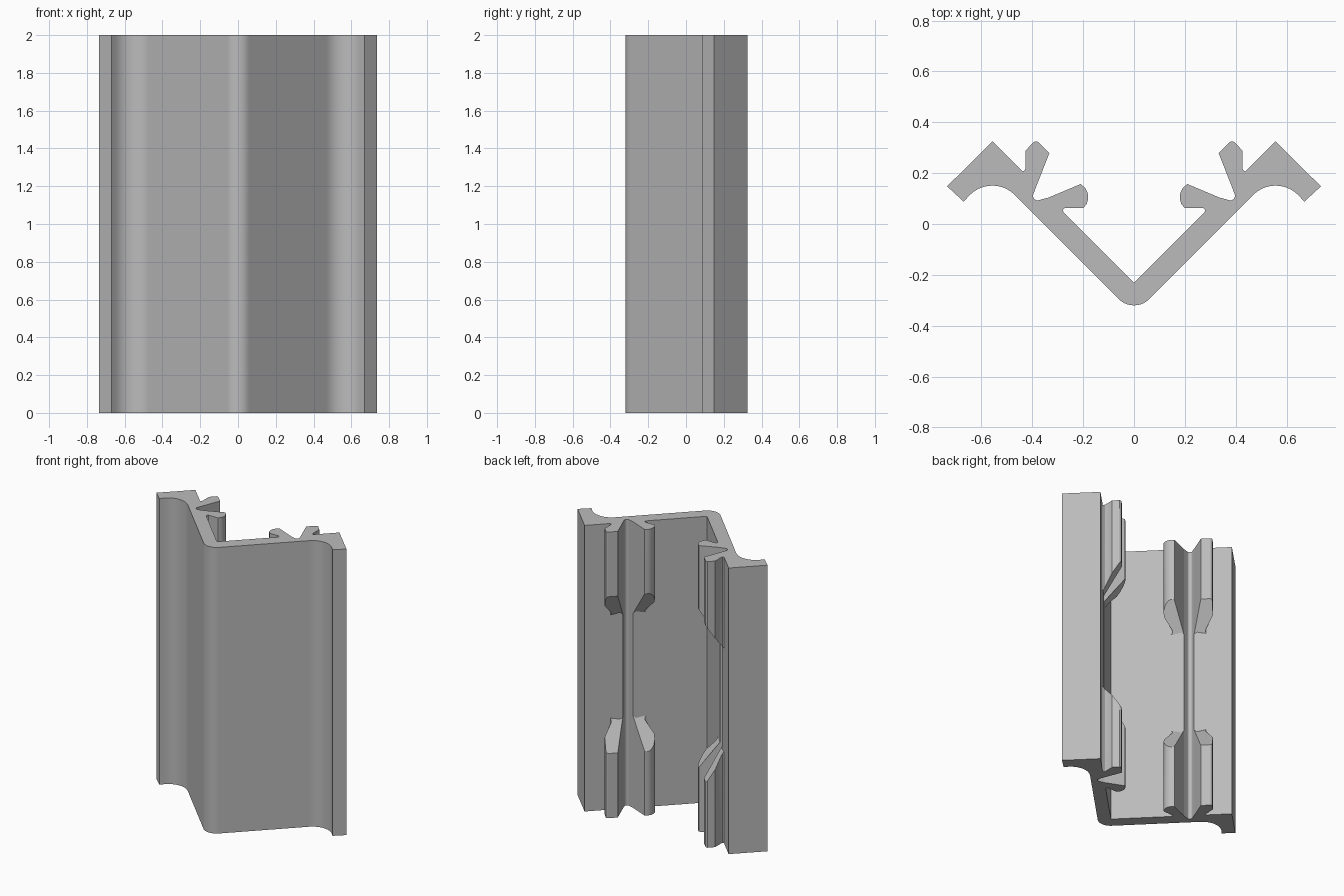
import bpy, bmesh
from math import sin, cos, radians

HEIGHT = 2.0
INNER = 0.232   # inner web face follows y = x - INNER

cube = bpy.data.objects.get("Cube")
if cube:
    bpy.data.objects.remove(cube, do_unlink=True)

grey = bpy.data.materials.new("plain_grey")
grey.use_nodes = True
grey.diffuse_color = (0.5, 0.5, 0.5, 1)
grey.node_tree.nodes["Principled BSDF"].inputs["Base Color"].default_value = (0.5, 0.5, 0.5, 1)


def arc(cx, cy, r, start, end, steps):
    angles = [radians(start + (end - start) * i / steps) for i in range(steps + 1)]
    return [(cx + r * cos(a), cy + r * sin(a)) for a in angles]


def prism(name, outline, low, high):
    """Extrude an outline between two height rules."""
    bm = bmesh.new()
    bottom = [bm.verts.new((x, y, low(x, y))) for x, y in outline]
    top = [bm.verts.new((x, y, high(x, y))) for x, y in outline]
    bm.faces.new(bottom)
    bm.faces.new(top)
    n = len(outline)
    for i in range(n):
        j = (i + 1) % n
        bm.faces.new((bottom[i], bottom[j], top[j], top[i]))
    bmesh.ops.recalc_face_normals(bm, faces=bm.faces)
    mesh = bpy.data.meshes.new(name)
    bm.to_mesh(mesh)
    bm.free()
    mesh.materials.append(grey)
    obj = bpy.data.objects.new(name, mesh)
    bpy.context.collection.objects.link(obj)
    bpy.ops.object.select_all(action="DESELECT")
    obj.select_set(True)
    bpy.context.view_layer.objects.active = obj
    bpy.ops.object.shade_smooth_by_angle(angle=radians(30))
    return obj


# Angled web with rounded nose, curved flanges and a groove in each arm
half = arc(0, -0.235, 0.085, 270, 315, 5)
half += arc(0.557, 0.026, 0.125, 135, 45, 10)
half += [(0.67, 0.088), (0.735, 0.148), (0.557, 0.325), (0.383, 0.151)]
half += arc(0.379, 0.111, 0.018, 20, -112, 8)
half += [(0.336, 0.104), (0, -INNER)]
mirrored = [(-x, y) for x, y in reversed(half[1:-1])]
prism("angle_body", half + mirrored, lambda x, y: 0, lambda x, y: HEIGHT)

# Cross-sections of the two clip fingers
lip = [(0.268, 0.036), (0.278, 0.048), (0.279, 0.057), (0.272, 0.063), (0.2, 0.063),
       (0.186, 0.078), (0.18, 0.1), (0.182, 0.122), (0.192, 0.142), (0.21, 0.157),
       (0.336, 0.104), (0.33, 0.085)]
hook = [(0.383, 0.151), (0.333, 0.278), (0.378, 0.323), (0.386, 0.325), (0.394, 0.323),
        (0.427, 0.288), (0.427, 0.218), (0.431, 0.21), (0.439, 0.206), (0.445, 0.21),
        (0.44, 0.19), (0.4, 0.155)]


def clip_length(x, y):
    # Inner end slopes away from the web
    return 0.64 - 1.5 * max(0, (y - abs(x) + INNER) / 2 ** 0.5)


# Fingers at both ends of both arms
for side, sign in (("left", 1), ("right", -1)):
    for part, section in (("lip", lip), ("hook", hook)):
        outline = [(sign * x, y) for x, y in section]
        prism(f"{side}_lower_{part}", outline, lambda x, y: 0, clip_length)
        prism(f"{side}_upper_{part}", outline,
              lambda x, y: HEIGHT - clip_length(x, y), lambda x, y: HEIGHT)
